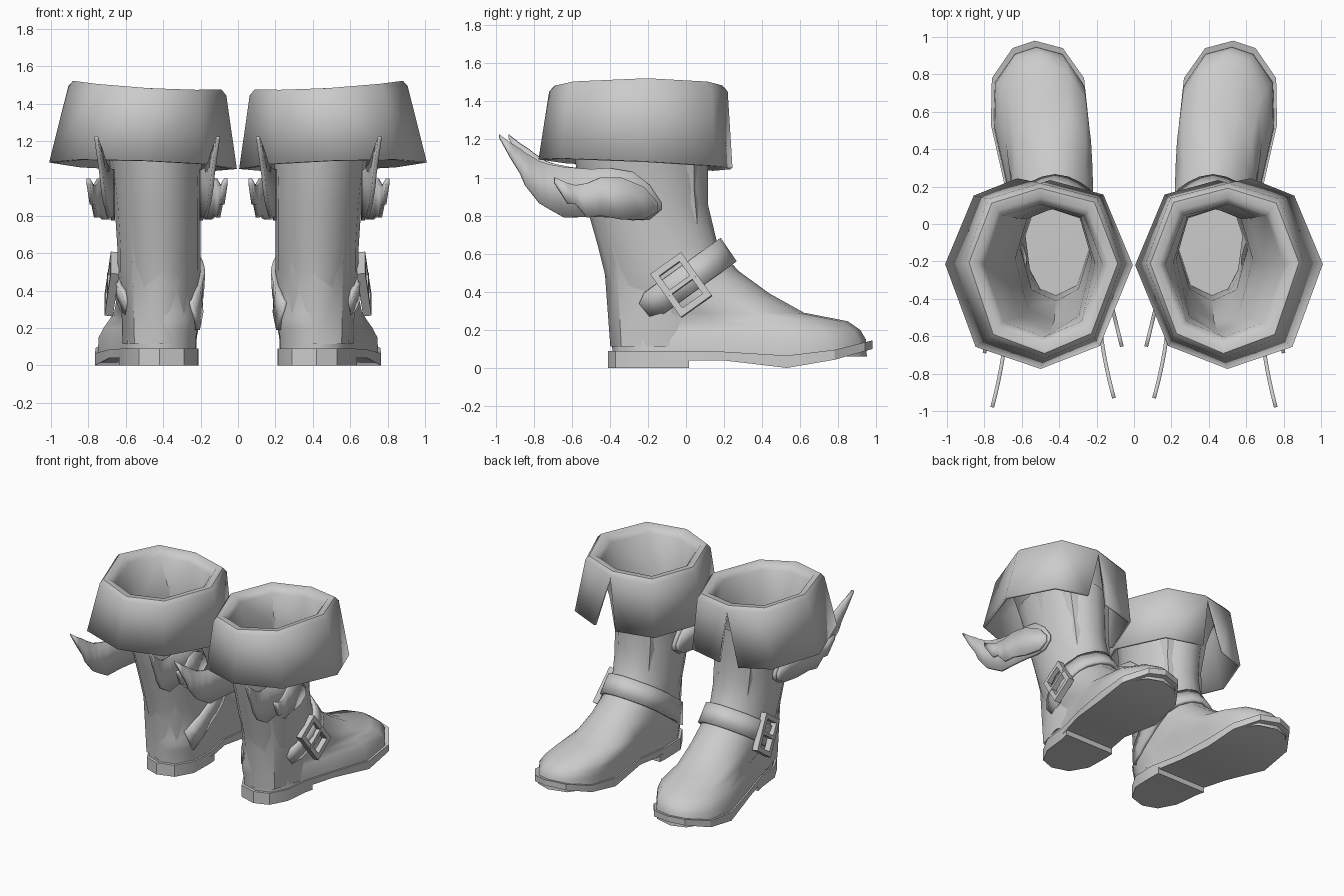
import bpy, bmesh
from math import sin, cos, pi, radians
from mathutils import Vector
from mathutils.bvhtree import BVHTree

if "Cube" in bpy.data.objects:
    bpy.data.objects.remove(bpy.data.objects["Cube"])


def interp(table, t):
    for (a, va), (b, vb) in zip(table, table[1:]):
        if t <= b:
            return va + (vb - va) * max(0, (t - a) / (b - a))
    return table[-1][1]


def make(name, verts, faces, angle=40, thick=0):
    """Mesh object mirrored across x = 0, optionally given a thickness."""
    me = bpy.data.meshes.new(name)
    me.from_pydata([tuple(v) for v in verts], [], faces)
    bm = bmesh.new()
    bm.from_mesh(me)
    bmesh.ops.remove_doubles(bm, verts=bm.verts, dist=0.0005)
    bmesh.ops.recalc_face_normals(bm, faces=bm.faces)
    bm.to_mesh(me)
    bm.free()
    ob = bpy.data.objects.new(name, me)
    bpy.context.collection.objects.link(ob)
    bpy.ops.object.select_all(action='DESELECT')
    ob.select_set(True)
    bpy.context.view_layer.objects.active = ob
    bpy.ops.object.shade_smooth_by_angle(angle=radians(angle))
    if thick:
        m = ob.modifiers.new("thickness", 'SOLIDIFY')
        m.thickness, m.offset = thick, 0
    ob.modifiers.new("pair", 'MIRROR')
    return ob


def loft(name, rows, closed=True, **kw):
    n = len(rows[0])
    verts = [v for r in rows for v in r]
    faces = [(i * n + k, i * n + (k + 1) % n, (i + 1) * n + (k + 1) % n, (i + 1) * n + k)
             for i in range(len(rows) - 1) for k in range(n if closed else n - 1)]
    return make(name, verts, faces, **kw)


# Sole outline, from the toe around the outer side to the heel and back
outline = [(.53, .98), (.65, .94), (.76, .78), (.765, .53), (.69, .2), (.62, -.05), (.6, -.24),
           (.53, -.37), (.42, -.41), (.29, -.37), (.215, -.24), (.21, -.05), (.255, .2),
           (.24, .53), (.267, .78), (.38, .94)]
N = len(outline)

# Boot upper: horizontal slices (z, back y, front y, min x, max x, blend to ellipse)
slices = [(.06, -.385, .95, .225, .75, 0), (.15, -.39, .945, .22, .745, 0),
          (.2, -.395, .915, .21, .72, .05), (.245, -.4, .85, .205, .69, .15),
          (.29, -.4, .62, .2, .67, .5), (.39, -.405, .44, .2, .655, .8),
          (.51, -.43, .275, .2, .645, 1), (.63, -.46, .17, .2, .645, 1),
          (.86, -.525, .115, .2, .66, 1), (1.04, -.575, .115, .195, .68, 1),
          (1.25, -.61, .12, .19, .72, 1)]
rows = []
for z, yb, yf, x0, x1, m in slices:
    row = []
    for k, (x, y) in enumerate(outline):
        a = 2 * pi * k / N
        v = (1 - m) * (x - .4875) / .2775 + m * sin(a)
        u = (1 - m) * (y - .285) / .695 + m * cos(a)
        row.append(((x0 + x1) / 2 + v * (x1 - x0) / 2, (yb + yf) / 2 + u * (yf - yb) / 2, z))
    rows.append(row)
upper = loft("boot_upper", rows, angle=50)

# Sole with an arched underside
low = [(.02, .04), (.17, .045), (.35, .01), (.53, 0), (.7, .02), (.98, .1)]
high = [(.02, .09), (.17, .09), (.35, .06), (.53, .065), (.78, .095), (.98, .145)]
verts = [(x, y, interp(t, y)) for t in (low, high) for x, y in outline]
faces = [(k, (k + 1) % N, N + (k + 1) % N, N + k) for k in range(N)]
for o in (0, N):
    faces += [(o + k, o + k + 1, o + N - k - 1, o + (N - k) % N) for k in range(1, N // 2 - 1)]
    faces += [(o, o + 1, o + N - 1), (o + 7, o + 8, o + 9)]
make("sole", verts, faces, angle=30)

# Heel block
heel = [(.635, .015)] + outline[5:12] + [(.215, .015)]
h = len(heel)
make("heel", [(x, y, z) for z in (0, .05) for x, y in heel],
     [(k, (k + 1) % h, h + (k + 1) % h, h + k) for k in range(h)]
     + [tuple(range(h)), tuple(range(h, 2 * h))], angle=30)

# Folded cuff with a front slit, running over the rim into the lining
edge = [(.62, .235), (.85, .145), (1.0, -.215), (.84, -.65), (.5, -.765), (.19, -.645),
        (.016, -.22), (.17, .15), (.45, .225)]
ring = [(.53, .235)] + edge[1:-1] + [(.53, .235)]


def rim(s, dz):
    out = []
    for x, y in ring:
        px, py = .485 + (x - .508) * .84 * s, -.25 + (y + .265) * .92 * s
        out.append((px, py, 1.485 + .06 * (px - .5) - .08 * (py + .25) ** 2 + dz))
    return out


def lining(cx, cy, rx, ry, z):
    return [(cx + (x - .508) / .492 * rx, cy + (y + .265) / .5 * ry, z) for x, y in ring]


loft("cuff_and_lining",
     [[(x, y, 1.068 - .05 * (y + .25) + .035 * (x - .5)) for x, y in edge],
      rim(1, -.02), rim(.95, .005), rim(.86, .0), rim(.79, -.04),
      lining(.45, -.24, .25, .34, 1.2), lining(.43, -.22, .215, .31, .95),
      lining(.42, -.15, .2, .27, .55), lining(.42, -.15, .19, .24, .12),
      lining(.42, -.15, 0, 0, .12)], closed=False, angle=50, thick=.02)

# Ankle strap: projected on the upper along a slanted plane
tree = BVHTree.FromPolygons([v.co for v in upper.data.vertices],
                            [tuple(p.vertices) for p in upper.data.polygons])
X, S, U = Vector((1, 0, 0)), Vector((0, .81, .58)), Vector((0, -.58, .81))
mid = Vector((.43, -.05, .425))
rows = [[], []]
for i in range(25):
    a = radians(-52 + 287 * i / 24)
    d = X * cos(a) + S * sin(a)
    w = .045 if i == 0 else .075
    for row, side in zip(rows, (-w, w)):
        o = mid + U * side
        hit = tree.ray_cast(o, d)[0]
        row.append((hit if hit else o + d * .3) + d * .012)
loft("ankle_strap", rows, closed=False, angle=40, thick=.03)

# Buckle frame and pin on the outer side
c = Vector((.672, -.025, .435))
T = (U - X * .12).normalized()
B = S.cross(T).normalized()
if B.x < 0:
    B = -B


def frame_ring(hw, hh, t):
    return [c + S * (sx * hw) + T * (sy * hh) + B * t
            for sx, sy in ((-1, -1), (1, -1), (1, 1), (-1, 1))]


a, b = (.1, .14), (.065, .105)
loft("buckle_frame", [frame_ring(*a, -.02), frame_ring(*a, .025), frame_ring(*b, .025),
                      frame_ring(*b, -.02), frame_ring(*a, -.02)], angle=20)
loft("buckle_pin", [frame_ring(.09, .012, -.01), frame_ring(.09, .012, .028),
                    frame_ring(0, 0, .028)], angle=20)

# Wings: columns of (y, top z, bottom z); a long back plate and a flared front plate
long_plate = [(-.98, 1.225, 1.21), (-.92, 1.18, 1.1), (-.87, 1.15, 1.02), (-.845, 1.13, .96),
              (-.77, 1.085, .865), (-.72, 1.07, .835), (-.64, 1.055, .79), (-.5, 1.045, .795),
              (-.4, 1.05, .79), (-.28, 1.03, .775), (-.19, .96, .78), (-.13, .87, .83)]
short_plate = [(-.69, 1.0, .97), (-.62, .97, .86), (-.58, .96, .86), (-.52, .97, .79),
               (-.45, 1.0, .8), (-.34, 1.0, .78), (-.22, .95, .78), (-.15, .87, .82)]


def back_x(y):
    return .668 + .09 * (max(0, -.3 - y) / .68) ** 2


def front_x(y):
    return .685 + .115 * max(0, (-.2 - y) / .49)


for side in ("outer", "inner"):
    for part, cols, fx in (("long", long_plate, back_x), ("short", short_plate, front_x)):
        rows = []
        for j in (1, 2):
            row = []
            for col in cols:
                y, x = col[0], fx(col[0])
                if side == "inner":
                    x, y = .865 - x, y * .95
                row.append((x, y, col[j]))
            rows.append(row)
        loft(f"{side}_wing_{part}", rows, closed=False, angle=40, thick=.02)
